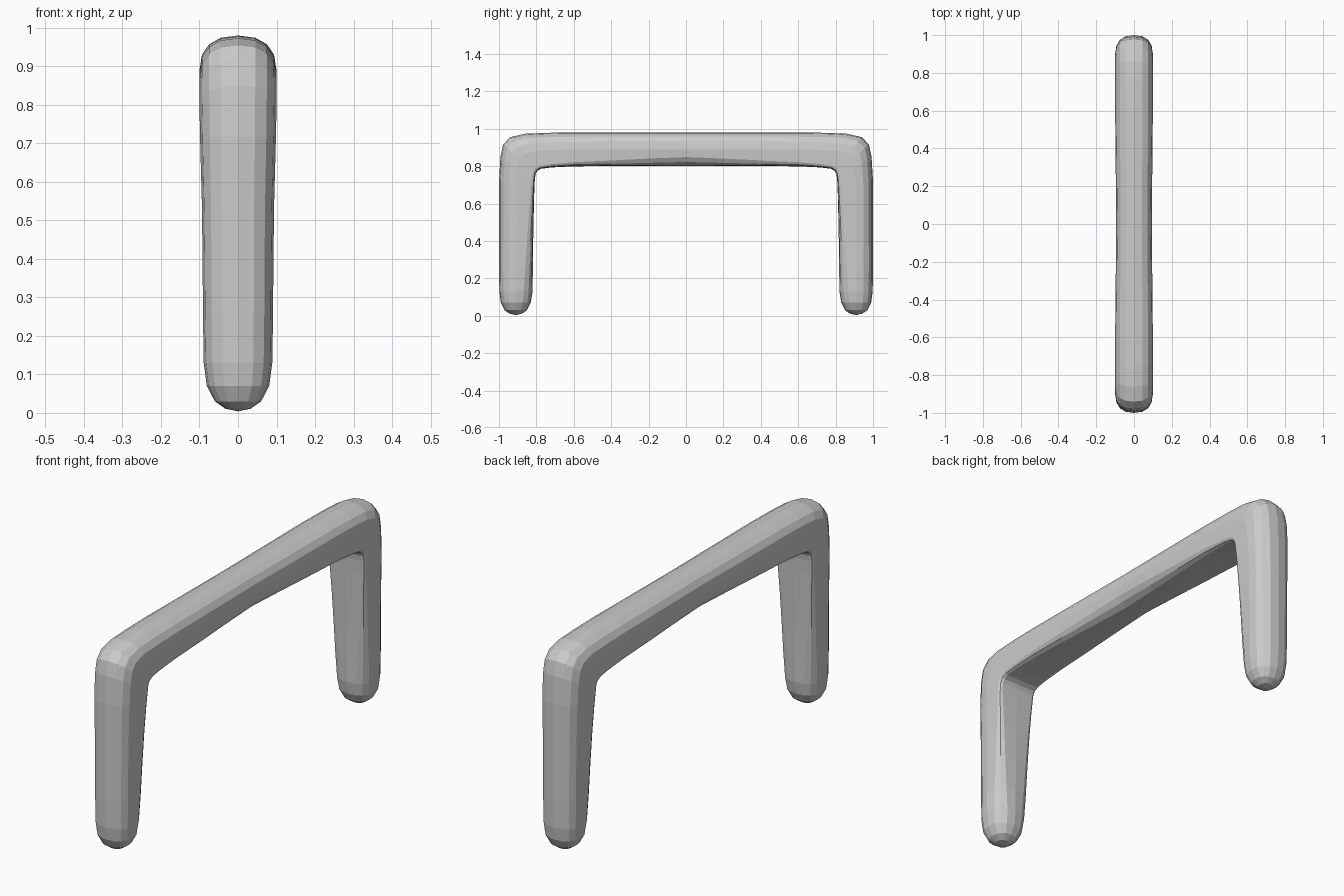
import bpy, bmesh, math
from mathutils import Vector

if "Cube" in bpy.data.objects:
    bpy.data.objects.remove(bpy.data.objects["Cube"])

SIDES = 16

# half of the arch: outer (y, z), inner (y, z), half width, inner squareness
stations = [
    (0.00, .98, 0.00, .80, .094, 0),
    (0.20, .98, 0.20, .80, .096, .08),
    (0.40, .98, 0.40, .80, .098, .25),
    (0.60, .98, 0.60, .799, .10, .5),
    (0.75, .978, 0.72, .793, .10, .8),
    (0.86, .973, 0.775, .786, .10, 1),
    (0.94, .955, 0.795, .774, .10, 1),
    (0.978, .915, 0.804, .758, .10, 1),
    (0.992, .85, 0.808, .73, .10, .95),
    (1.00, .72, 0.811, .67, .098, .7),
    (1.00, .55, 0.814, .55, .094, .4),
    (1.00, .40, 0.817, .40, .092, .2),
    (1.00, .25, 0.819, .25, .091, .08),
    (.998, .13, 0.82, .13, .089, 0),
    (.99, .07, 0.83, .07, .081, 0),
    (.97, .03, 0.85, .03, .06, 0),
    (.943, .011, 0.877, .011, .033, 0),
]
tip = Vector((0, .91, .004))


def power(c, p):
    return math.copysign(abs(c) ** (2 / p), c) if abs(c) > 1e-6 else 0.0


def section(oy, oz, iy, iz, w, s):
    """Rounded ring between the outer and inner lines, squared on the inner side."""
    outer, inner = Vector((0, oy, oz)), Vector((0, iy, iz))
    mid, half = (outer + inner) / 2, (outer - inner) / 2
    pts = []
    for i in range(SIDES):
        a = 2 * math.pi * i / SIDES
        c, d = math.cos(a), math.sin(a)
        p = 2.4 if c > -1e-6 else 2.5 + 9 * s
        pts.append(mid + half * power(c, p) + Vector((w * power(d, p), 0, 0)))
    return pts


# mirror the half so the path runs from one foot to the other
flip = Vector((1, -1, 1))
half = [section(*st) for st in stations]
other = [[p * flip for p in ring] for ring in half[:0:-1]]

bm = bmesh.new()
rings = [[bm.verts.new(p) for p in ring] for ring in other + half]
for r, q in zip(rings, rings[1:]):
    for i in range(SIDES):
        j = (i + 1) % SIDES
        bm.faces.new((r[i], r[j], q[j], q[i]))

# rounded foot ends
for ring, co in ((rings[0], tip * flip), (rings[-1], tip)):
    v = bm.verts.new(co)
    for i in range(SIDES):
        bm.faces.new((ring[i], ring[(i + 1) % SIDES], v))
bmesh.ops.recalc_face_normals(bm, faces=bm.faces)

mesh = bpy.data.meshes.new("arched_handle")
bm.to_mesh(mesh)
bm.free()
obj = bpy.data.objects.new("arched_handle", mesh)
bpy.context.collection.objects.link(obj)
